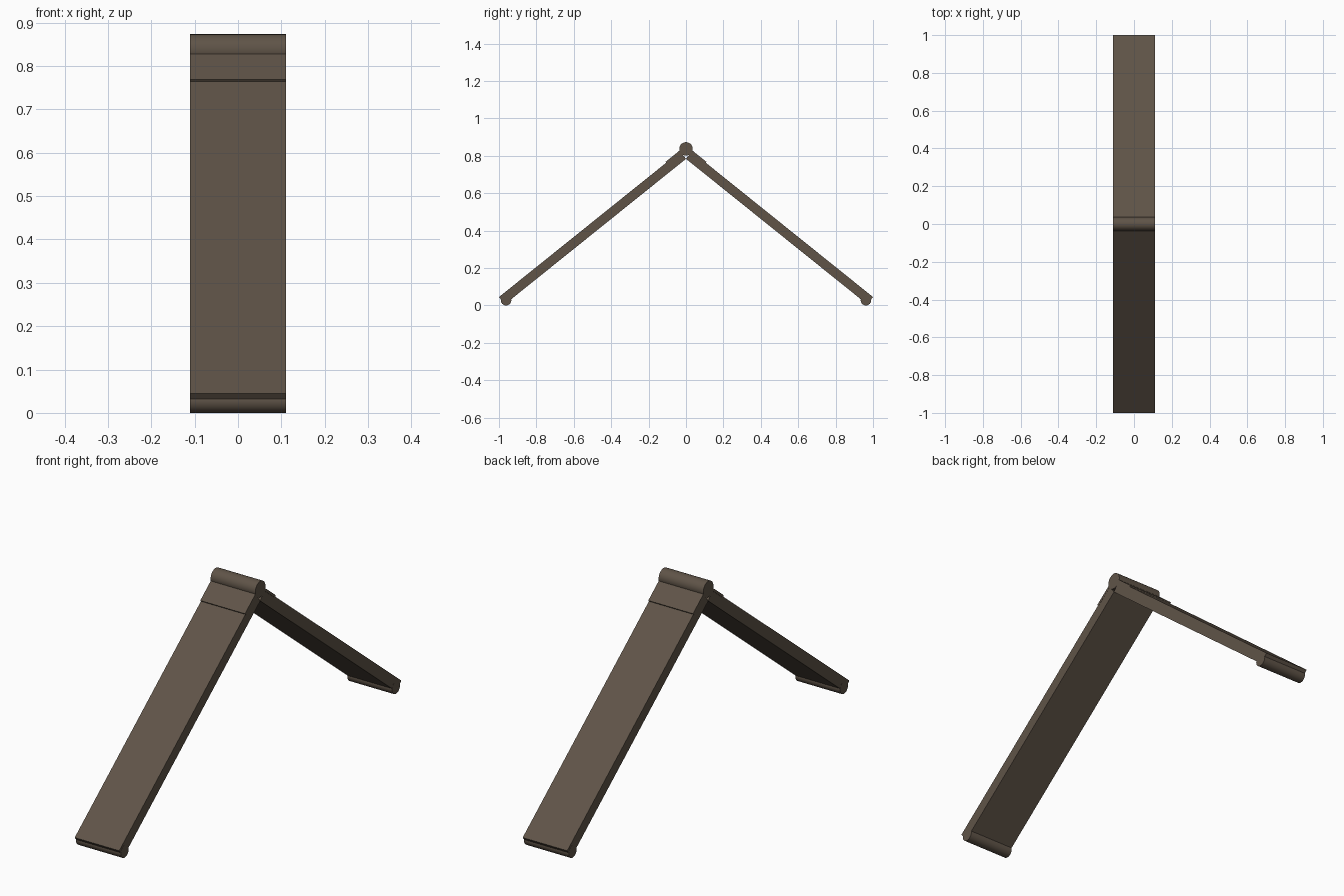
import bpy, bmesh, math
from mathutils import Vector

if "Cube" in bpy.data.objects:
    bpy.data.objects.remove(bpy.data.objects["Cube"])

HALF_W = 0.111
wood = bpy.data.materials.new("brown")
wood.diffuse_color = (0.115, 0.088, 0.064, 1)
wood.use_nodes = True
wood.node_tree.nodes["Principled BSDF"].inputs["Base Color"].default_value = wood.diffuse_color


def extrude_profile(name, pts, half_w):
    """Extrude a (y, z) outline along x."""
    bm = bmesh.new()
    rings = [[bm.verts.new((x, y, z)) for y, z in pts] for x in (-half_w, half_w)]
    n = len(pts)
    bm.faces.new(rings[0])
    bm.faces.new(rings[1][::-1])
    for i in range(n):
        j = (i + 1) % n
        bm.faces.new((rings[0][i], rings[1][i], rings[1][j], rings[0][j]))
    bmesh.ops.recalc_face_normals(bm, faces=bm.faces)
    mesh = bpy.data.meshes.new(name)
    bm.to_mesh(mesh)
    bm.free()
    mesh.materials.append(wood)
    obj = bpy.data.objects.new(name, mesh)
    bpy.context.collection.objects.link(obj)
    return obj


def rod(name, y, z, r):
    bpy.ops.mesh.primitive_cylinder_add(vertices=32, radius=r, depth=2 * HALF_W,
                                        location=(0, y, z), rotation=(0, math.pi / 2, 0))
    obj = bpy.context.object
    obj.name = name
    obj.data.materials.append(wood)
    bpy.ops.object.shade_smooth_by_angle(angle=math.radians(40))


# Sloping leg frame: along the board, and outward from its upper face
top, end = Vector((0.031, 0.823)), Vector((1.0, 0.045))
along = (end - top).normalized()
out = Vector((-along.y, along.x))
THICK = 0.05

for side, label in ((-1, "front"), (1, "back")):
    def outline(a, b, low, high):
        pts = [top + along * s + out * h for s, h in ((a, low), (b, low), (b, high), (a, high))]
        return [(side * p.x, p.y) for p in pts]

    length = (end - top).length
    # Long leg board
    extrude_profile(label + "_leg", outline(0, length, -THICK, 0), HALF_W - 0.0005)
    # Thin hinge plate on the upper face
    extrude_profile(label + "_hinge_plate", outline(0, 0.095, -0.005, 0.006), HALF_W)
    # Rounded foot under the lower end
    rod(label + "_foot", side * 0.962, 0.028, 0.028)

# Hinge barrel along the ridge
rod("hinge_barrel", 0, 0.837, 0.036)
